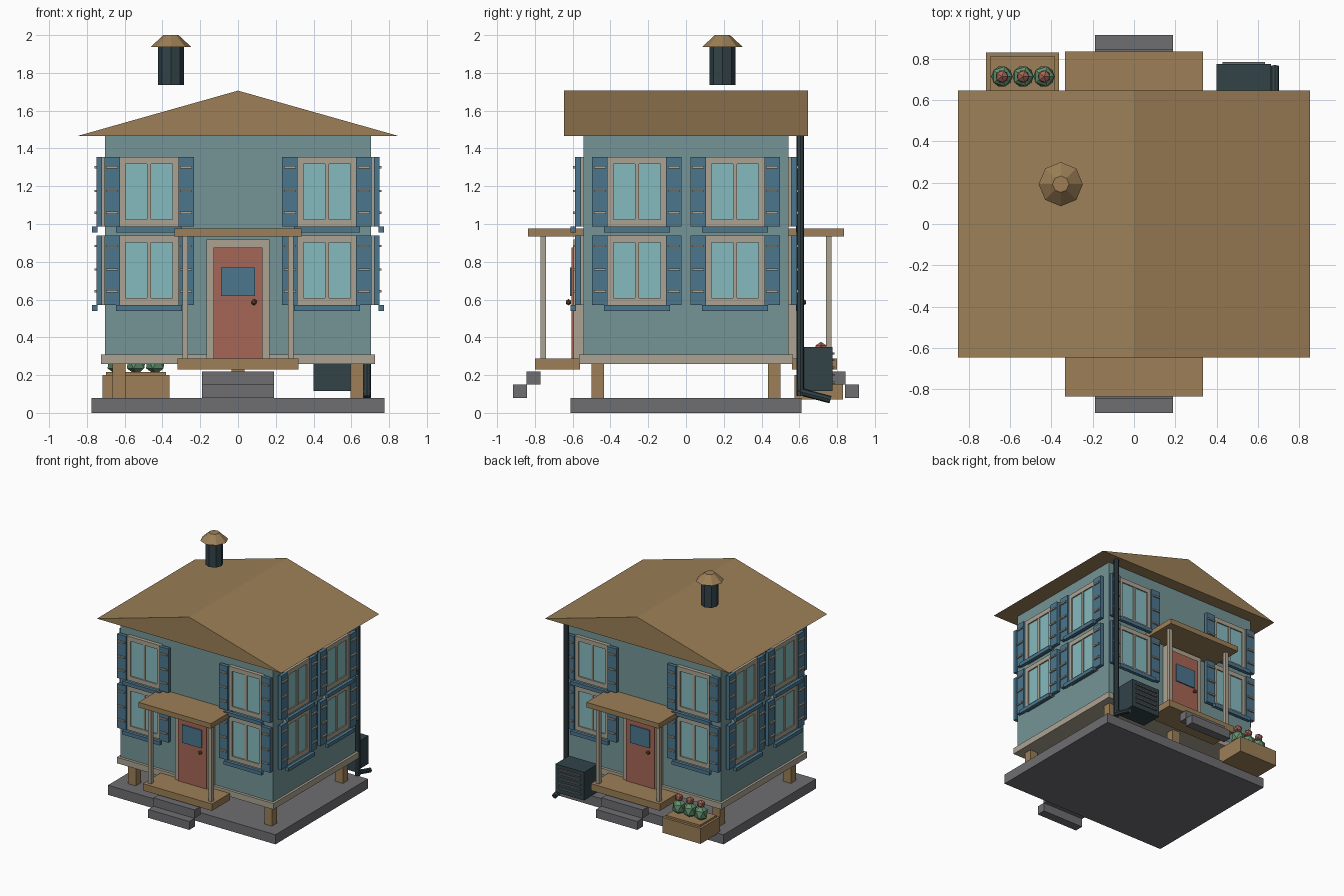
import bpy, bmesh, math
from mathutils import Matrix, Vector

if "Cube" in bpy.data.objects:
    bpy.data.objects.remove(bpy.data.objects["Cube"])


def material(name, r, g, b):
    m = bpy.data.materials.new(name)
    lin = [((c / 255 + 0.055) / 1.055) ** 2.4 for c in (r, g, b)]
    m.diffuse_color = (*lin, 1)
    m.use_nodes = True
    m.node_tree.nodes["Principled BSDF"].inputs["Base Color"].default_value = m.diffuse_color
    return m


WALL = material("teal_wall", 117, 149, 150)
WOOD = material("brown_wood", 156, 127, 87)
TRIM = material("beige_trim", 172, 164, 146)
BLUE = material("blue_paint", 76, 118, 141)
GLASS = material("pale_glass", 134, 187, 191)
RED = material("brick_red", 167, 102, 87)
STONE = material("grey_stone", 110, 110, 114)
DARK = material("dark_metal", 50, 67, 73)
LEAF = material("leaf_green", 98, 145, 110)
KNOB = material("dark_brown", 110, 82, 55)


def finish(name, bm, mat):
    bmesh.ops.recalc_face_normals(bm, faces=bm.faces)
    me = bpy.data.meshes.new(name)
    bm.to_mesh(me)
    bm.free()
    me.materials.append(mat)
    ob = bpy.data.objects.new(name, me)
    bpy.context.collection.objects.link(ob)
    return ob


def boxes(name, mat, specs, angle=0):
    """Boxes (x0, x1, d0, d1, z0, z1); d is the distance towards the front, turned by angle."""
    bm = bmesh.new()
    turn = Matrix.Rotation(math.radians(angle), 4, 'Z')
    for x0, x1, d0, d1, z0, z1 in specs:
        place = Matrix.Translation(((x0 + x1) / 2, -(d0 + d1) / 2, (z0 + z1) / 2))
        size = Matrix.Diagonal((x1 - x0, d1 - d0, z1 - z0, 1))
        bmesh.ops.create_cube(bm, size=1, matrix=turn @ place @ size)
    return finish(name, bm, mat)


def tube(name, mat, a, b, r1, r2, sides=8):
    a, b = Vector(a), Vector(b)
    bm = bmesh.new()
    rot = (b - a).to_track_quat('Z', 'Y').to_matrix().to_4x4()
    bmesh.ops.create_cone(bm, cap_ends=True, segments=sides, radius1=r1, radius2=r2,
                          depth=(b - a).length, matrix=Matrix.Translation((a + b) / 2) @ rot)
    return finish(name, bm, mat)


def ball(name, mat, centre, r, stretch=1.0):
    bm = bmesh.new()
    bmesh.ops.create_icosphere(bm, subdivisions=1, radius=r,
                               matrix=Matrix.Translation(centre) @ Matrix.Diagonal((1, 1, stretch, 1)))
    return finish(name, bm, mat)


# Base slab, stilts, floor and walls
boxes("base_slab", STONE, [(-.775, .775, -.612, .612, 0, .08)])
boxes("stilts", WOOD, [(x - .035, x + .035, y - .033, y + .033, .08, .26)
                       for x in (-.63, 0, .63) for y in (-.468, .468)])
boxes("floor_trim", TRIM, [(-.725, .725, -.566, .566, .26, .31)])
boxes("walls", WALL, [(-.705, .705, -.543, .543, .31, 1.465)])

# Gable roof: triangle extruded front to back
bm = bmesh.new()
tri = bm.faces.new([bm.verts.new(p) for p in ((-.853, -.646, 1.465), (.853, -.646, 1.465), (0, -.646, 1.706))])
ext = bmesh.ops.extrude_face_region(bm, geom=[tri], use_keep_orig=True)
bmesh.ops.translate(bm, vec=(0, 1.292, 0), verts=[v for v in ext["geom"] if isinstance(v, bmesh.types.BMVert)])
finish("roof", bm, WOOD)

# Chimney pipe and cap
tube("chimney_pipe", DARK, (-.355, .193, 1.735), (-.355, .193, 1.945), .068, .068)
tube("chimney_cap", WOOD, (-.355, .193, 1.938), (-.355, .193, 2.0), .107, .04)


def window(side, c, z, d, angle):
    """Window centred at c, z on a wall at distance d."""
    w, h, gw, gh = .155, .184, .124, .147
    n = side + "_window_"
    boxes(n + "frame", TRIM, [
        (c - w, c - gw, d, d + .03, z - h, z + h), (c + gw, c + w, d, d + .03, z - h, z + h),
        (c - gw, c + gw, d, d + .03, z + gh, z + h), (c - gw, c + gw, d, d + .03, z - h, z - gh),
        (c - .01, c + .01, d, d + .028, z - gh, z + gh)], angle)
    boxes(n + "glass", GLASS, [(c - gw, c + gw, d + .012, d + .02, z - gh, z + gh)], angle)
    boxes(n + "sill", BLUE, [(c - .175, c + .175, d + .04, d + .068, z - h - .03, z - h)], angle)
    mids = (c - w - .041, c + w + .041)
    boxes(n + "shutters", BLUE, [(m - .041, m + .041, d + .014, d + .044, z - h, z + h) for m in mids], angle)
    boxes(n + "shutter_slats", TRIM, [(m - .032, m + .032, d + .04, d + .056, z + s - .006, z + s + .006)
                                      for m in mids for s in (-.11, .005, .13)], angle)


# Windows: two by two on every wall
for side, angle, d, off in (("front", 0, .543, .471), ("right", 90, .705, .26),
                            ("back", 180, .543, .471), ("left", 270, .705, .26)):
    for c in (-off, off):
        for z in (.754, 1.17):
            window(side, c, z, d, angle)

# Door, porch and steps, front and back
for side, angle in (("front", 0), ("back", 180)):
    boxes(side + "_door_frame", TRIM, [(-.168, -.13, .54, .595, .285, .918), (.13, .168, .54, .595, .285, .918),
                                       (-.13, .13, .54, .595, .875, .918)], angle)
    boxes(side + "_door", RED, [(-.13, .13, .54, .605, .285, .875)], angle)
    boxes(side + "_door_window", BLUE, [(-.09, .09, .605, .614, .62, .77)], angle)
    s = 1 if angle == 0 else -1
    ball(side + "_door_knob", KNOB, (.085 * s, -.622 * s, .586), .017)
    boxes(side + "_porch_deck", WOOD, [(-.32, .32, .56, .80, .23, .287)], angle)
    boxes(side + "_porch_roof", WOOD, [(-.335, .335, .543, .837, .935, .977)], angle)
    boxes(side + "_porch_posts", TRIM, [(x - .015, x + .015, .74, .77, .28, .94) for x in (-.28, .28)], angle)
    boxes(side + "_steps", STONE, [(-.19, .19, .842, .915, .08, .15), (-.19, .19, .77, .845, .15, .22)], angle)

# Drainpipe with slanted outlet at the back right corner
tube("drainpipe", DARK, (.683, .605, .09), (.683, .605, 1.465), .021, .021)
tube("drainpipe_outlet", DARK, (.683, .595, .115), (.683, .765, .07), .02, .02)

# Air unit with vent bars
boxes("air_unit", DARK, [(.40, .665, -.775, -.595, .115, .35)])
boxes("air_unit_vents", STONE, [(.43, .635, -.786, -.77, z - .006, z + .006) for z in (.16, .2, .24, .28, .315)])

# Planter with three flowers
boxes("planter", WOOD, [(-.717, -.363, -.832, -.575, .072, .2), (-.698, -.382, -.812, -.595, .2, .216)])
for i, x in enumerate((-.64, -.538, -.436)):
    ball("plant_leaves", LEAF, (x, .715, .265), .057, 1.15)
    ball("plant_flower", RED, (x, .715, .342), .034)
